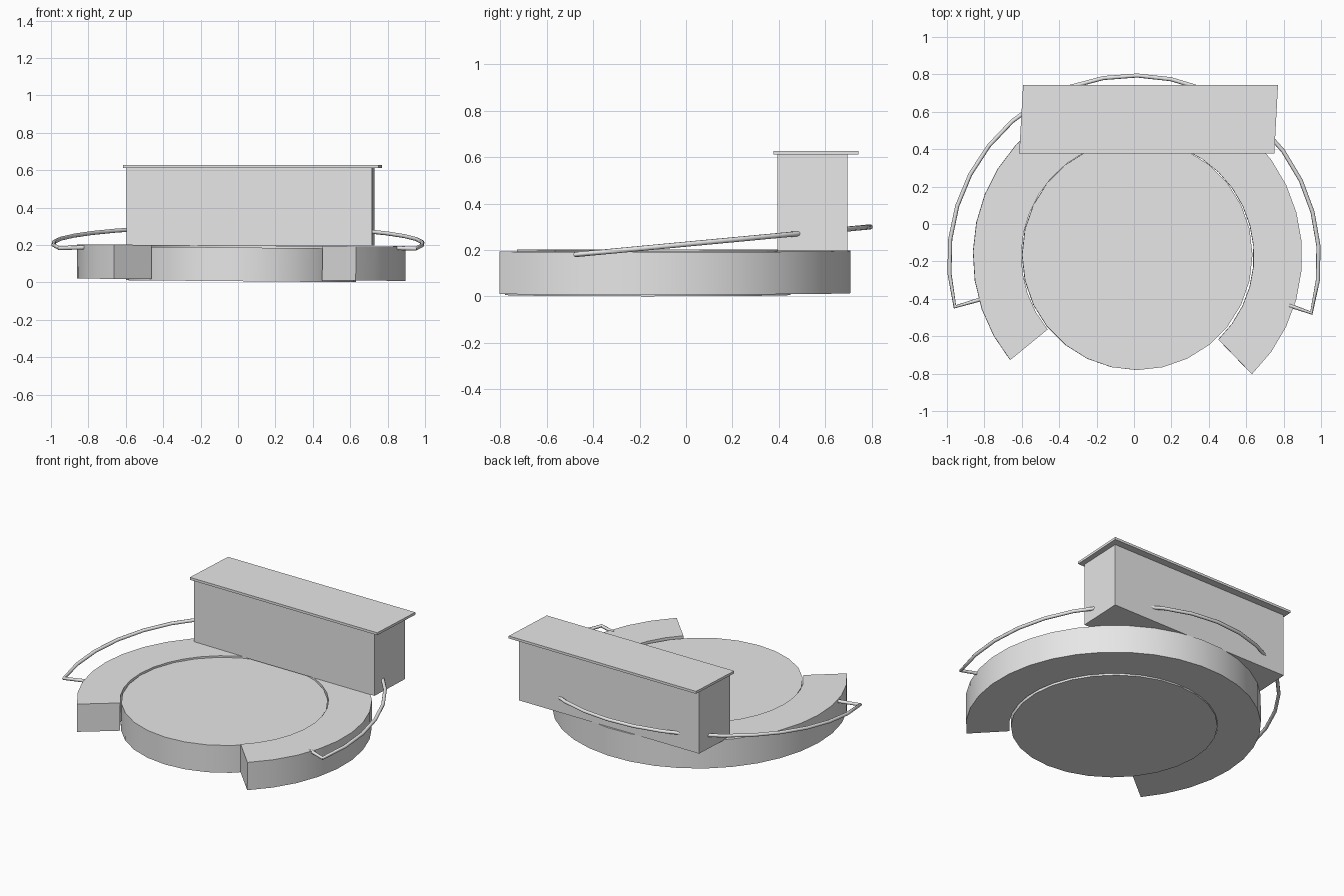
import bpy
import bmesh
from math import radians, sin, cos
from mathutils import Vector

cube = bpy.data.objects.get("Cube")
if cube:
    bpy.data.objects.remove(cube, do_unlink=True)

GREY = bpy.data.materials.new("plain grey")
GREY.use_nodes = True
GREY.diffuse_color = (0.8, 0.8, 0.8, 1)
GREY.node_tree.nodes["Principled BSDF"].inputs["Base Color"].default_value = (0.8, 0.8, 0.8, 1)


def arc(radius, start, end, steps):
    """Points along a circular arc, in degrees."""
    angles = [radians(start + (end - start) * i / steps) for i in range(steps + 1)]
    return [(radius * cos(a), radius * sin(a)) for a in angles]


def finish(obj, angle):
    bpy.ops.object.select_all(action="DESELECT")
    obj.select_set(True)
    bpy.context.view_layer.objects.active = obj
    if obj.type == "CURVE":
        bpy.ops.object.convert(target="MESH")
        obj = bpy.context.object
    bpy.ops.object.shade_smooth_by_angle(angle=radians(angle))
    return obj


def prism(name, outline, height, location, tilt=0):
    """Extrude a flat outline upward."""
    bm = bmesh.new()
    base = bm.faces.new([bm.verts.new((x, y, 0)) for x, y in outline])
    top = bmesh.ops.extrude_face_region(bm, geom=[base])["geom"]
    bmesh.ops.translate(bm, vec=(0, 0, height),
                        verts=[g for g in top if isinstance(g, bmesh.types.BMVert)])
    bmesh.ops.recalc_face_normals(bm, faces=bm.faces)
    mesh = bpy.data.meshes.new(name)
    bm.to_mesh(mesh)
    bm.free()
    mesh.materials.append(GREY)
    obj = bpy.data.objects.new(name, mesh)
    bpy.context.collection.objects.link(obj)
    obj.location = location
    obj.rotation_euler.y = radians(tilt)
    return finish(obj, 30)


# Round floor disc and the raised ring that wraps most of it
prism("floor_disc", arc(0.616, 0, 360, 28)[:-1], 0.18, (0.016, -0.165, 0.006), 0.5)
ring = arc(0.88, -46, 219.3, 26) + arc(0.622, 219.3, -46, 26)
prism("raised_ring", ring, 0.183, (0.018, -0.17, 0.014), 0.4)

# Counter block with a thin overhanging top, both slightly skewed
prism("counter_block", [(-0.597, 0.395), (0.717, 0.395), (0.73, 0.695), (-0.582, 0.695)],
      0.417, (0, 0, 0.196))
prism("counter_top", [(-0.614, 0.376), (0.75, 0.376), (0.77, 0.743), (-0.593, 0.743)],
      0.016, (0, 0, 0.611))

# Sloping handrail, turned inward at both ends to meet the ring
path = [(0.83, -0.435)]
path += [(x, y - 0.195) for x, y in arc(0.989, -16.5, 194.5, 20)]
path += [(-0.81, -0.4)]
curve = bpy.data.curves.new("handrail", "CURVE")
curve.dimensions = "3D"
curve.bevel_depth = 0.011
curve.bevel_resolution = 2
curve.use_fill_caps = True
spline = curve.splines.new("POLY")
spline.points.add(len(path) - 1)
for point, (x, y) in zip(spline.points, path):
    point.co = Vector((x, y, 0.225 + 0.094 * y, 1))
curve.materials.append(GREY)
rail = bpy.data.objects.new("handrail", curve)
bpy.context.collection.objects.link(rail)
finish(rail, 65)
